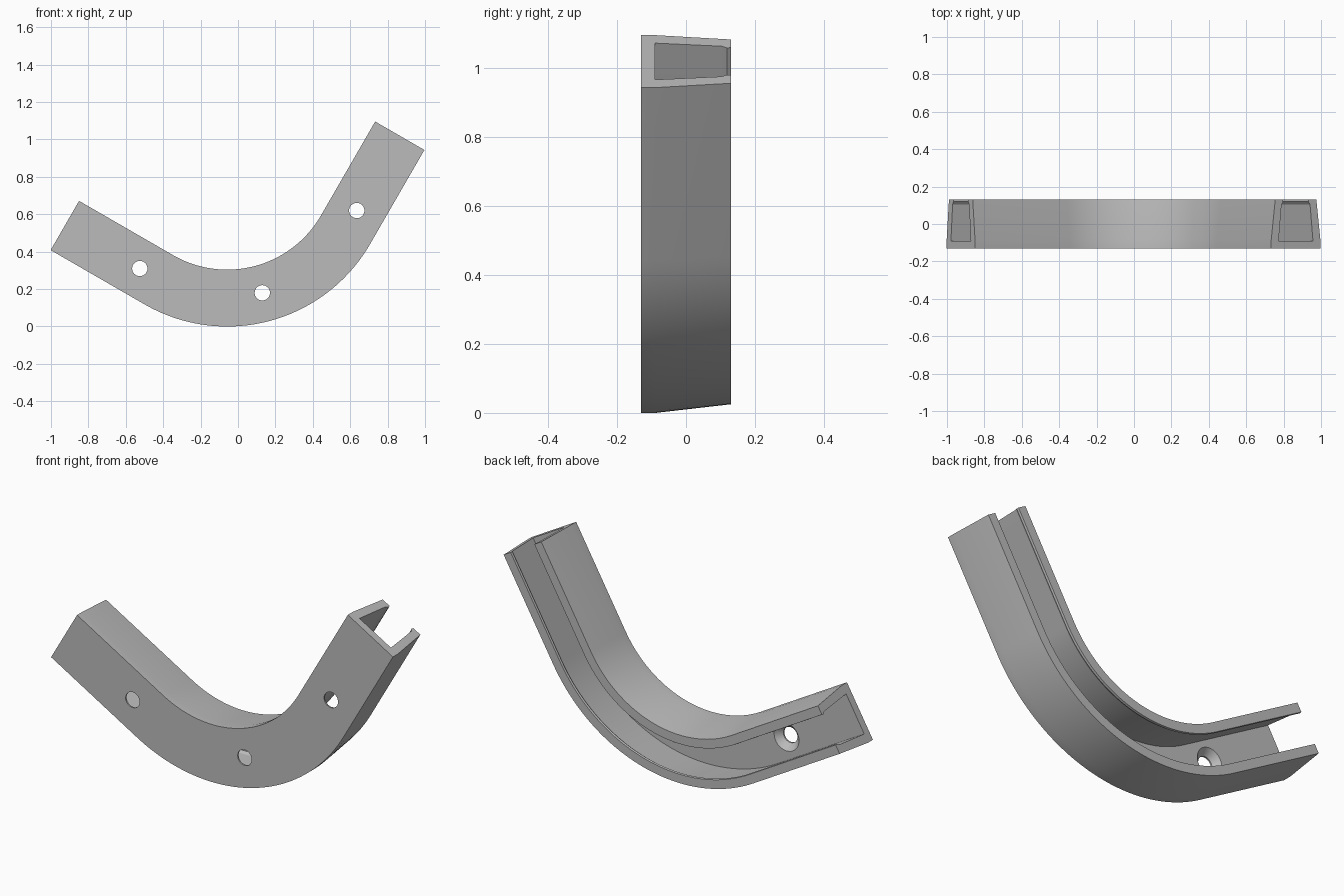
import bpy, bmesh
from math import cos, sin, pi, radians
from mathutils import Vector

old = bpy.data.objects.get("Cube")
if old:
    bpy.data.objects.remove(old, do_unlink=True)

CENTRE = Vector((-0.058, 0, 0.883))   # centre of the bend
RADIUS = 0.731                        # bend radius of the middle line
ARM = 0.58                            # straight length at each end
ARC_STEPS = 48
HOLES = [(-0.525, 0.31), (0.13, 0.18), (0.635, 0.62)]

grey = bpy.data.materials.new("plain grey")
grey.use_nodes = True
colour = (0.5, 0.5, 0.5, 1)
grey.diffuse_color = colour
grey.node_tree.nodes["Principled BSDF"].inputs["Base Color"].default_value = colour


def make_object(name, bm):
    bmesh.ops.recalc_face_normals(bm, faces=bm.faces)
    mesh = bpy.data.meshes.new(name)
    bm.to_mesh(mesh)
    bm.free()
    mesh.materials.append(grey)
    obj = bpy.data.objects.new(name, mesh)
    bpy.context.collection.objects.link(obj)
    return obj


def bridge(bm, rings):
    """Join closed rings of vertices and cap both ends."""
    for a, b in zip(rings, rings[1:]):
        for i in range(len(a)):
            j = (i + 1) % len(a)
            bm.faces.new((a[i], a[j], b[j], b[i]))
    bm.faces.new(rings[0])
    bm.faces.new(rings[-1])


# Channel cross-section: half outline (offset, depth), mirrored, with snap lips
half = [(0.152, -0.13), (0.152, -0.088), (0.127, 0.13), (0.08, 0.13),
        (0.078, 0.119), (0.088, 0.104), (0.106, -0.09)]
section = half + [(-u, y) for u, y in reversed(half)]

# Stations along the path: straight arm, quarter bend, straight arm
angles = [radians(-120 + 90 * i / ARC_STEPS) for i in range(ARC_STEPS + 1)]
stations = [(angles[0], -ARM)] + [(a, 0) for a in angles] + [(angles[-1], ARM)]

bm = bmesh.new()
rings = []
for angle, shift in stations:
    outward = Vector((cos(angle), 0, sin(angle)))
    along = Vector((-sin(angle), 0, cos(angle)))
    rings.append([bm.verts.new(CENTRE + outward * (RADIUS - u) + along * shift
                               + Vector((0, y, 0))) for u, y in section])
bridge(bm, rings)
channel = make_object("curved_channel", bm)

# Countersunk screw holes through the channel floor
bm = bmesh.new()
for x, z in HOLES:
    rings = []
    for r, y in [(0.041, -0.2), (0.041, -0.122), (0.081, -0.082)]:
        rings.append([bm.verts.new((x + r * cos(2 * pi * i / 32), y,
                                    z + r * sin(2 * pi * i / 32)))
                      for i in range(32)])
    bridge(bm, rings)
cutter = make_object("screw_hole_cutter", bm)
cutter.hide_render = True

cut = channel.modifiers.new("screw_holes", "BOOLEAN")
cut.operation = "DIFFERENCE"
cut.solver = "EXACT"
cut.object = cutter

bpy.ops.object.select_all(action="DESELECT")
channel.select_set(True)
bpy.context.view_layer.objects.active = channel
bpy.ops.object.modifier_apply(modifier=cut.name)
bpy.data.objects.remove(cutter, do_unlink=True)
bpy.ops.object.shade_smooth_by_angle(angle=radians(25))
